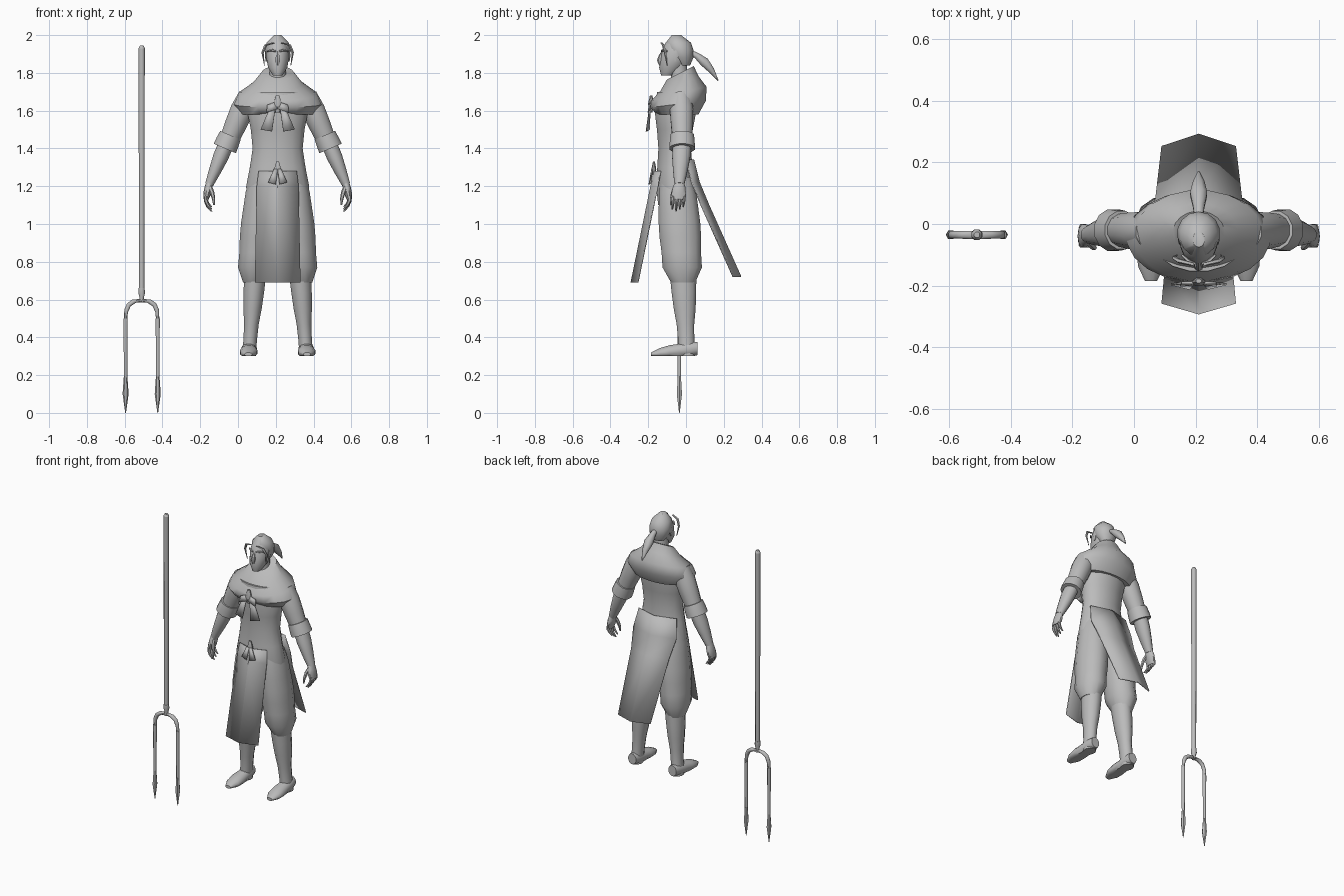
import bpy, bmesh
from math import sin, cos, pi, radians
from mathutils import Vector

cube = bpy.data.objects.get("Cube")
if cube:
    bpy.data.objects.remove(cube, do_unlink=True)

grey = bpy.data.materials.new("plain_grey")
grey.use_nodes = True
tone = (0.5, 0.5, 0.5, 1)
grey.diffuse_color = tone
grey.node_tree.nodes["Principled BSDF"].inputs["Base Color"].default_value = tone

ACROSS, DEEP, UP = Vector((1, 0, 0)), Vector((0, 1, 0)), Vector((0, 0, 1))
FIGURE_X = .21
FORK_X = -.51
FORK_Y = -.035


def finish(name, bm, angle):
    bmesh.ops.recalc_face_normals(bm, faces=bm.faces)
    mesh = bpy.data.meshes.new(name)
    bm.to_mesh(mesh)
    bm.free()
    mesh.materials.append(grey)
    part = bpy.data.objects.new(name, mesh)
    bpy.context.collection.objects.link(part)
    bpy.ops.object.select_all(action='DESELECT')
    part.select_set(True)
    bpy.context.view_layer.objects.active = part
    bpy.ops.object.shade_smooth_by_angle(angle=radians(angle))
    return part


def limb(name, start, end, widths, ratio=1, end_ratio=None, bow=(0, 0, 0), side=ACROSS,
         axis=None, sides=12, mirror=1, centre=FIGURE_X, tilt=0, floor=0):
    """Skin evenly spaced elliptical rings from start to end, bowed like an arc."""
    start, end, bow = Vector(start), Vector(end), Vector(bow)
    other = (axis or (end - start).normalized()).cross(side).normalized()
    if end_ratio is None:
        end_ratio = ratio
    bm = bmesh.new()
    rings = []
    for i, width in enumerate(widths):
        t = i / (len(widths) - 1)
        middle = start.lerp(end, t) + bow * (4 * t * (1 - t))
        depth = width * (ratio + (end_ratio - ratio) * t)
        ring = []
        for k in range(sides):
            turn = 2 * pi * (k + .5) / sides
            point = middle + side * (width * cos(turn)) + other * (depth * sin(turn))
            height = point.z + tilt * t * (point.y - middle.y)
            ring.append(bm.verts.new((centre + mirror * point.x, point.y, max(height, floor))))
        rings.append(ring)
    for low, high in zip(rings, rings[1:]):
        for k in range(sides):
            after = (k + 1) % sides
            bm.faces.new((low[k], low[after], high[after], high[k]))
    bm.faces.new(rings[0])
    bm.faces.new(rings[-1])
    return finish(name, bm, angle=50)


def cloth(name, rows, mirror=1):
    """Thin cloth stretched through rows of points."""
    bm = bmesh.new()
    grid = [[bm.verts.new((FIGURE_X + mirror * x, y, z)) for x, y, z in row] for row in rows]
    for upper, lower in zip(grid, grid[1:]):
        for k in range(len(upper) - 1):
            bm.faces.new((upper[k], upper[k + 1], lower[k + 1], lower[k]))
    part = finish(name, bm, angle=30)
    thickness = part.modifiers.new("thickness", 'SOLIDIFY')
    thickness.thickness = .007
    thickness.offset = 0


def coat_panel(name, rows, fold):
    """Hanging panel creased down its middle, from rows of height, depth and half width."""
    cloth(name, [[(-half, y + fold, z), (0, y, z), (half, y + fold, z)] for z, y, half in rows])


# Torso, capelet and neck
limb("coat_body", (0, -.05, 1.1), (0, -.05, 1.7), (.165, .17, .15, .135, .145, .165, .15),
     ratio=.6, end_ratio=.7, bow=(0, -.01, 0), axis=UP, sides=16)
limb("capelet", (0, -.045, 1.58), (0, -.03, 1.8), (.2, .235, .21, .13, .085),
     ratio=.56, end_ratio=.85, axis=UP, sides=20, tilt=.5)
limb("neck", (0, -.03, 1.7), (0, -.04, 1.86), (.055, .045, .045), axis=UP)

# Head with nose, hair and ponytail
limb("head", (0, -.1, 1.785), (0, -.05, 2), (.025, .052, .06, .062, .05, .02),
     ratio=1.25, bow=(0, .02, 0), axis=UP, sides=14)
limb("nose", (0, -.12, 1.92), (0, -.135, 1.84), (.005, .01, .015, .008),
     bow=(0, -.01, 0), axis=UP, sides=6)
limb("hair", (0, -.01, 1.84), (0, -.05, 2), (.04, .065, .07, .06, .02),
     ratio=.8, end_ratio=1.2, axis=UP, sides=14)
limb("ponytail", (0, .015, 1.915), (0, .17, 1.76), (.014, .02, .03, .02, .003),
     ratio=.9, bow=(0, .005, .02), sides=8)

# Front and back coat panels
coat_panel("front_panel", [(1.28, -.17, .1), (1.2, -.185, .11), (.69, -.29, .12)], fold=.035)
coat_panel("back_panel", [(1.34, .04, .14), (1.22, .07, .16), (1.1, .12, .14), (.72, .29, .12)],
           fold=-.04)

# Knots of the chest bow and the waist bow
limb("chest_knot", (0, -.185, 1.68), (0, -.185, 1.59), (.01, .025, .01),
     ratio=.7, axis=UP, sides=8)
limb("waist_knot", (0, -.17, 1.33), (0, -.17, 1.25), (.008, .02, .008),
     ratio=.7, axis=UP, sides=8)

for mirror, which in ((1, "left_"), (-1, "right_")):
    # Hair strand, ear and brow
    limb(which + "hair_strand", (.02, -.13, 1.96), (.07, -.1, 1.84), (.006, .008, .007, .002),
         bow=(.03, 0, .03), side=DEEP, sides=5, mirror=mirror)
    limb(which + "ear", (.06, -.05, 1.92), (.06, -.055, 1.86), (.01, .016, .006),
         ratio=.5, side=DEEP, axis=UP, sides=6, mirror=mirror)
    limb(which + "brow", (.01, -.13, 1.915), (.055, -.1, 1.915), (.005, .007, .004),
         bow=(0, -.006, .006), side=UP, sides=5, mirror=mirror)

    # Bow loops and tails
    cloth(which + "bow_loop", [[(0, -.19, 1.65), (.055, -.19, 1.63)],
                               [(0, -.195, 1.61), (.06, -.2, 1.59)]], mirror)
    cloth(which + "bow_tail", [[(.01, -.19, 1.63), (.035, -.19, 1.63)],
                               [(.03, -.21, 1.49), (.09, -.195, 1.5)]], mirror)
    cloth(which + "waist_bow_tail", [[(0, -.18, 1.29), (.02, -.18, 1.29)],
                                     [(.01, -.195, 1.21), (.05, -.185, 1.22)]], mirror)

    # Arm with rolled sleeve
    limb(which + "sleeve", (.155, -.025, 1.68), (.255, -.02, 1.45), (.055, .064, .06, .053),
         side=DEEP, mirror=mirror)
    limb(which + "sleeve_cuff", (.25, -.02, 1.47), (.28, -.02, 1.4), (.064, .068, .07),
         ratio=.95, side=DEEP, mirror=mirror)
    limb(which + "forearm", (.27, -.02, 1.43), (.362, -.035, 1.21), (.05, .05, .04, .027),
         ratio=.85, side=DEEP, mirror=mirror)
    limb(which + "palm", (.36, -.035, 1.22), (.38, -.04, 1.13), (.026, .036, .04, .034),
         ratio=.7, end_ratio=.4, side=DEEP, sides=10, mirror=mirror)
    for i, finger in enumerate(("index", "middle", "ring", "little")):
        y = -.066 + i * .019
        tip = 1.066 + .012 * abs(i - 1)
        limb(which + finger + "_finger", (.38, y, 1.15), (.35, y - .006, tip),
             (.01, .01, .008, .004), bow=(.012, 0, 0), side=DEEP, sides=6, mirror=mirror)
    limb(which + "thumb", (.36, -.055, 1.2), (.337, -.08, 1.1), (.012, .012, .009, .004),
         bow=(-.006, -.006, 0), side=DEEP, sides=6, mirror=mirror)

    # Baggy trouser leg, boot and foot
    limb(which + "trouser", (.08, -.05, 1.25), (.13, -.015, .69),
         (.07, .085, .09, .095, .095, .09, .09, .055), ratio=1.2, axis=UP, mirror=mirror)
    limb(which + "boot", (.12, -.015, .72), (.152, .005, .3),
         (.06, .056, .05, .04, .037, .038), ratio=1.2, axis=UP, mirror=mirror)
    limb(which + "foot", (.15, .06, .34), (.155, -.185, .31),
         (.03, .042, .042, .048, .045, .02), ratio=1.2, end_ratio=.5, axis=-DEEP,
         mirror=mirror, floor=.3)

    # Fork shoulder, tine and arrow-shaped point
    limb(which + "fork_shoulder", (0, FORK_Y, .595), (.085, FORK_Y, .49),
         (.014, .014, .013, .013, .012), bow=(.025, 0, .03), side=DEEP, sides=8,
         mirror=mirror, centre=FORK_X)
    limb(which + "tine", (.085, FORK_Y, .5), (.085, FORK_Y, .1), (.012, .009),
         side=DEEP, sides=8, mirror=mirror, centre=FORK_X)
    limb(which + "tine_point", (.085, FORK_Y, .2), (.085, FORK_Y, 0), (.009, .016, .002),
         side=DEEP, sides=6, mirror=mirror, centre=FORK_X)

# Fork shaft and socket
limb("fork_shaft", (0, FORK_Y, .64), (0, FORK_Y, 1.93), (.015, .018), sides=8, centre=FORK_X)
limb("fork_shaft_end", (0, FORK_Y, 1.93), (0, FORK_Y, 1.945), (.018, .01), sides=8, centre=FORK_X)
limb("fork_socket", (0, FORK_Y, .585), (0, FORK_Y, .66), (.013, .012, .019, .017),
     sides=8, centre=FORK_X)
